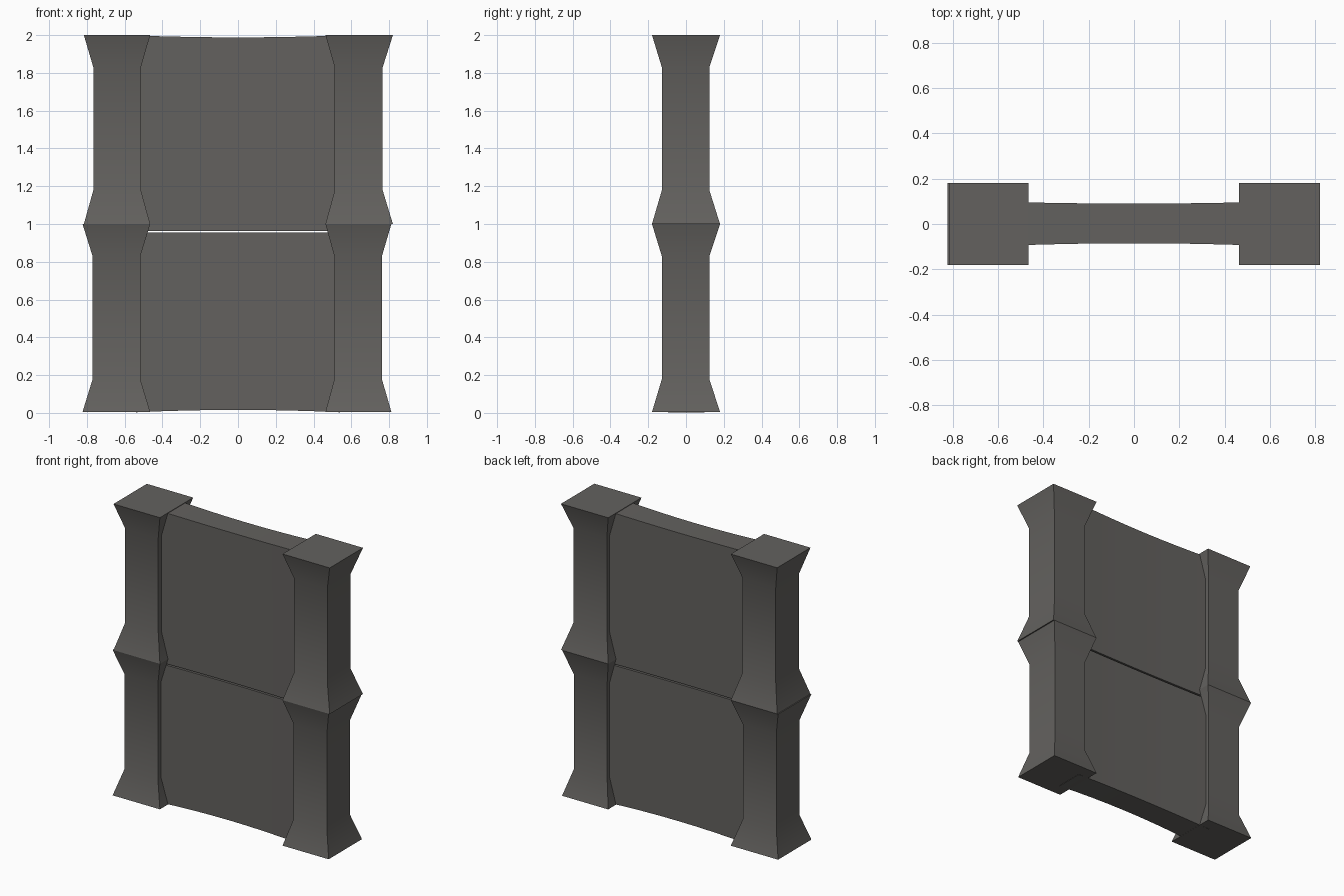
import bpy, bmesh, math

if "Cube" in bpy.data.objects:
    bpy.data.objects.remove(bpy.data.objects["Cube"])

stone = bpy.data.materials.new("dark warm grey stone")
stone.diffuse_color = (0.125, 0.12, 0.113, 1)
stone.use_nodes = True
stone.node_tree.nodes["Principled BSDF"].inputs["Base Color"].default_value = stone.diffuse_color


def finish(name, bm, smooth):
    bmesh.ops.recalc_face_normals(bm, faces=bm.faces)
    me = bpy.data.meshes.new(name)
    bm.to_mesh(me)
    bm.free()
    me.materials.append(stone)
    ob = bpy.data.objects.new(name, me)
    bpy.context.collection.objects.link(ob)
    if smooth:
        bpy.ops.object.select_all(action='DESELECT')
        ob.select_set(True)
        bpy.context.view_layer.objects.active = ob
        bpy.ops.object.shade_smooth_by_angle(angle=math.radians(30))
    return ob


def loft(name, rings, smooth=True):
    """Skin a list of four-corner rings and cap both ends."""
    bm = bmesh.new()
    rows = [[bm.verts.new(p) for p in r] for r in rings]
    for a, b in zip(rows, rows[1:]):
        for i in range(4):
            j = (i + 1) % 4
            bm.faces.new((a[i], a[j], b[j], b[i]))
    bm.faces.new(rows[0])
    bm.faces.new(rows[-1])
    return finish(name, bm, smooth)


def post(name, levels):
    """Post flared at both ends; each level is x0, x1, y0, y1, z."""
    loft(name, [[(a, c, z), (b, c, z), (b, d, z), (a, d, z)]
                for a, b, c, d, z in levels])


def panel(name, z0, z1, sag0, sag1):
    """Thin wall, slightly worn hollow towards the middle."""
    rings = []
    for k in range(-4, 5):
        x = k * 0.135
        w = 1 - (k / 4) ** 2
        f, b = -0.095 + 0.01 * w, 0.097 - 0.007 * w
        lo, hi = z0 + sag0 * w, z1 - sag1 * w
        rings.append([(x, f, lo), (x, b, lo), (x, b, hi), (x, f, hi)])
    loft(name, rings)


# Lower and upper storey posts: bottom, two waist levels, top
for storey, z, left_mid, right_mid, left_end, right_end in (
        ("lower", 0, (-0.77, -0.517), (0.51, 0.762), -0.823, 0.812),
        ("upper", 1, (-0.766, -0.514), (0.512, 0.766), -0.816, 0.82)):
    for side, mid, ends in (("left", left_mid, (left_end, -0.465)),
                            ("right", right_mid, (0.463, right_end))):
        wide, slim = (-0.18, 0.18), (-0.128, 0.124)
        base = 0.005 if z == 0 else 1.0
        post(f"{storey}_{side}_post", [(*ends, *wide, base), (*mid, *slim, z + 0.178),
                                       (*mid, *slim, z + 0.83), (*ends, *wide, z + 1.0)])

# Infill panels with a narrow open joint between them
panel("lower_panel", 0.003, 0.954, 0.013, 0)
panel("upper_panel", 0.964, 1.998, 0, 0.01)
